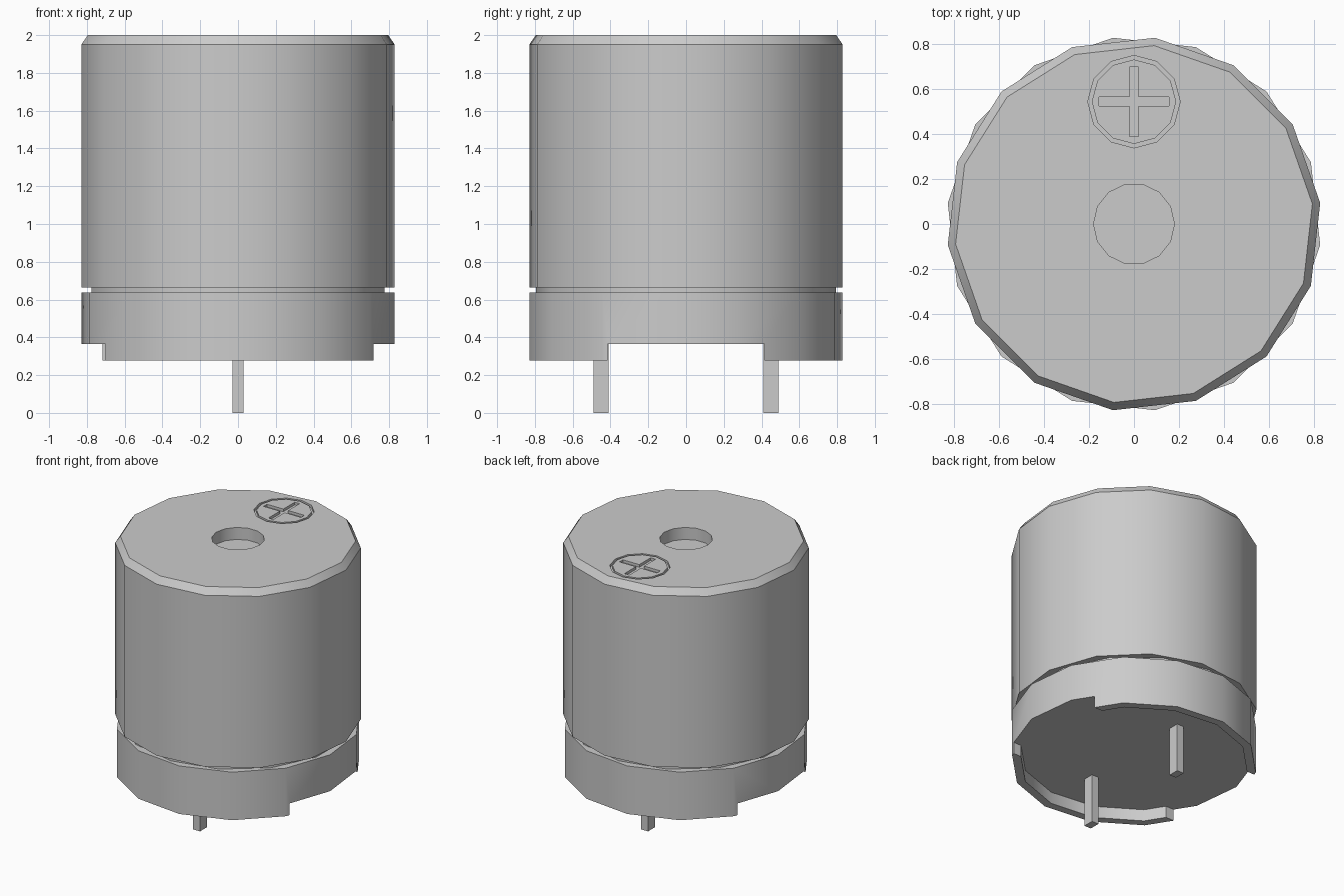
import bpy, math

if "Cube" in bpy.data.objects:
    bpy.data.objects.remove(bpy.data.objects["Cube"], do_unlink=True)

SIDES = 14
STEP = 2 * math.pi / SIDES

grey = bpy.data.materials.new("plain grey")
grey.use_nodes = True
colour = (0.6, 0.6, 0.6, 1)
grey.diffuse_color = colour
grey.node_tree.nodes["Principled BSDF"].inputs["Base Color"].default_value = colour


def add_mesh(name, verts, faces):
    mesh = bpy.data.meshes.new(name)
    mesh.from_pydata(verts, [], faces)
    mesh.materials.append(grey)
    ob = bpy.data.objects.new(name, mesh)
    bpy.context.collection.objects.link(ob)
    return ob


def turned(name, profile, turn=0.0, centre=(0, 0), sides=SIDES):
    """Closed solid from (radius, z) rings listed bottom to top."""
    verts = [(centre[0] + r * math.cos(turn + i * 2 * math.pi / sides),
              centre[1] + r * math.sin(turn + i * 2 * math.pi / sides), z)
             for r, z in profile for i in range(sides)]
    faces = [list(range(sides))[::-1]]
    for k in range(len(profile) - 1):
        a, b = k * sides, (k + 1) * sides
        for i in range(sides):
            j = (i + 1) % sides
            faces.append([a + i, a + j, b + j, b + i])
    faces.append([(len(profile) - 1) * sides + i for i in range(sides)])
    return add_mesh(name, verts, faces)


def box(name, low, high):
    verts = [(x, y, z) for z in (low[2], high[2])
             for x, y in ((low[0], low[1]), (high[0], low[1]),
                          (high[0], high[1]), (low[0], high[1]))]
    faces = [(3, 2, 1, 0), (4, 5, 6, 7)]
    faces += [(i, (i + 1) % 4, (i + 1) % 4 + 4, i + 4) for i in range(4)]
    return add_mesh(name, verts, faces)


def combine(target, other, operation="DIFFERENCE"):
    """Apply a boolean and remove the helper."""
    mod = target.modifiers.new("cut", "BOOLEAN")
    mod.operation = operation
    mod.solver = "EXACT"
    mod.object = other
    bpy.context.view_layer.objects.active = target
    bpy.ops.object.modifier_apply(modifier=mod.name)
    bpy.data.objects.remove(other, do_unlink=True)


def smooth(ob):
    bpy.ops.object.select_all(action="DESELECT")
    ob.select_set(True)
    bpy.context.view_layer.objects.active = ob
    bpy.ops.object.shade_smooth_by_angle(angle=math.radians(32))


# Main housing with a chamfered rim
housing = turned("housing", [(0.835, 0.665), (0.835, 1.95), (0.8, 2.0)], STEP / 4)

# Sound hole
combine(housing, turned("hole_cutter", [(0.18, 1.91), (0.18, 2.1)]))

# Engraved polarity mark: ring groove and cross
MARK_Y, FLOOR = 0.545, 1.98
groove = turned("groove_cutter", [(0.206, FLOOR), (0.206, 2.1)], 0, (0, MARK_Y), 12)
combine(groove, turned("groove_core", [(0.188, 1.9), (0.188, 2.2)], 0, (0, MARK_Y), 12))
combine(housing, groove)
cross = box("cross_cutter", (-0.155, MARK_Y - 0.02, FLOOR), (0.155, MARK_Y + 0.02, 2.1))
combine(cross, box("cross_bar", (-0.02, MARK_Y - 0.155, FLOOR),
                   (0.02, MARK_Y + 0.155, 2.1)), "UNION")
combine(housing, cross)
smooth(housing)

# Narrow neck between housing and base
smooth(turned("neck", [(0.795, 0.6), (0.795, 0.7)], STEP / 2))

# Base with a recessed underside and its lip cut away at both sides
base = turned("base", [(0.835, 0.278), (0.835, 0.638)], -STEP / 4)
combine(base, turned("recess_cutter", [(0.775, 0.1), (0.775, 0.365)], -STEP / 4))
combine(base, box("side_cutter", (-1, -0.415, 0.1), (1, 0.415, 0.365)))
smooth(base)

# Contact pins
for name, y in (("front_pin", -0.45), ("back_pin", 0.45)):
    box(name, (-0.028, y - 0.04, 0), (0.028, y + 0.04, 0.4))
